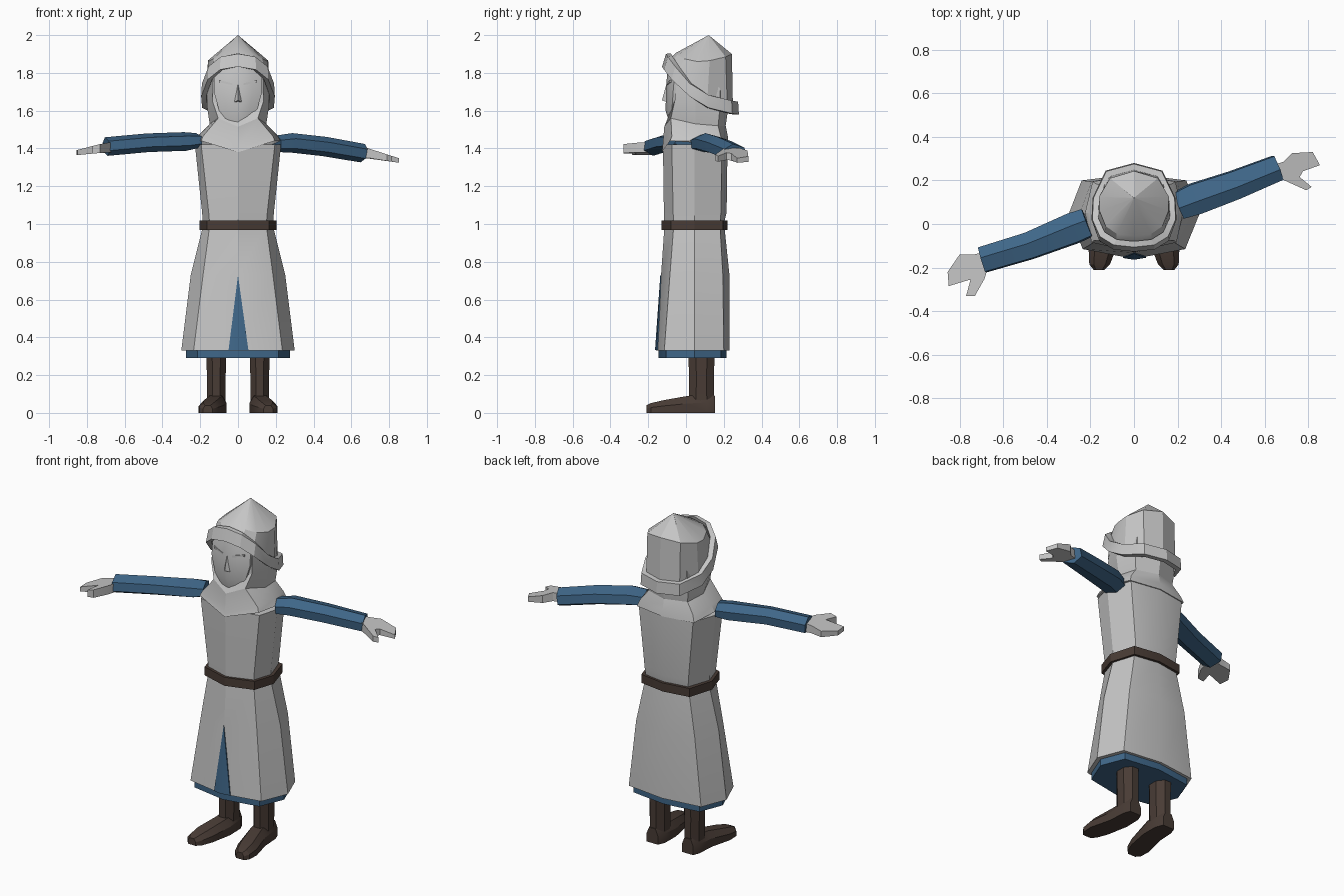
import bpy, bmesh, math
from mathutils import Vector


def material(name, rgb):
    m = bpy.data.materials.new(name)
    m.diffuse_color = (*rgb, 1)
    return m


GREY = material("pale grey", (0.56, 0.56, 0.56))
BLUE = material("cloth blue", (0.05, 0.135, 0.25))
BROWN = material("leather brown", (0.066, 0.045, 0.036))


def make(name, verts, faces, mat, angle=25):
    me = bpy.data.meshes.new(name)
    me.from_pydata([tuple(v) for v in verts], [], faces)
    bm = bmesh.new()
    bm.from_mesh(me)
    bmesh.ops.recalc_face_normals(bm, faces=bm.faces)
    bm.to_mesh(me)
    bm.free()
    me.materials.append(mat)
    ob = bpy.data.objects.new(name, me)
    bpy.context.collection.objects.link(ob)
    bpy.ops.object.select_all(action='DESELECT')
    ob.select_set(True)
    bpy.context.view_layer.objects.active = ob
    bpy.ops.object.shade_smooth_by_angle(angle=math.radians(angle))
    return ob


def loft(name, rings, mat, caps=True, closed=False):
    """Skin a series of equal rings."""
    n, k = len(rings[0]), len(rings)
    faces = []
    for i in range(k if closed else k - 1):
        a, b = i * n, (i + 1) % k * n
        faces += [(a + j, a + (j + 1) % n, b + (j + 1) % n, b + j) for j in range(n)]
    if caps and not closed:
        faces += [tuple(range(n)), tuple(range((k - 1) * n, k * n))]
    return make(name, [v for r in rings for v in r], faces, mat)


def mirror_ring(half):
    """Half ring from front middle to back middle, mirrored in x."""
    return half + [(-x, y, z) for x, y, z in half[-2:0:-1]]


def body_ring(z, front, cx, cy, side, bx, by, back):
    return mirror_ring([(0, front, z), (cx, cy, z), (side, 0.045, z), (bx, by, z), (0, back, z)])


# Tunic: chest and flared skirt
loft("tunic_chest", [body_ring(1.0, -0.115, 0.15, -0.065, 0.185, 0.14, 0.18, 0.2),
                     body_ring(1.06, -0.117, 0.155, -0.068, 0.19, 0.145, 0.185, 0.215),
                     body_ring(1.42, -0.122, 0.195, -0.075, 0.228, 0.18, 0.19, 0.22)], GREY)
loft("tunic_skirt", [body_ring(0.33, -0.16, 0.235, -0.115, 0.3, 0.24, 0.2, 0.23),
                     body_ring(0.73, -0.132, 0.185, -0.085, 0.25, 0.195, 0.195, 0.23),
                     body_ring(0.99, -0.114, 0.15, -0.065, 0.185, 0.145, 0.18, 0.203)], GREY)
loft("under_hem", [body_ring(0.29, -0.145, 0.215, -0.105, 0.275, 0.22, 0.185, 0.215),
                   body_ring(0.34, -0.145, 0.215, -0.105, 0.275, 0.22, 0.185, 0.215)], BLUE)
loft("belt", [body_ring(z, -0.13, 0.165, -0.08, 0.205, 0.16, 0.195, 0.22)
              for z in (0.967, 1.018)], BROWN)

# Blue slit lying on the skirt front
slit = [(0, -0.136, 0.73), (-0.05, -0.156, 0.332), (0, -0.164, 0.332), (0.055, -0.155, 0.332)]
back = [(x, y + 0.006, z) for x, y, z in slit]
make("skirt_slit", slit + back, [(0, 1, 2), (0, 2, 3), (4, 6, 5), (4, 7, 6), (0, 4, 5, 1),
                                 (1, 5, 6, 2), (2, 6, 7, 3), (3, 7, 4, 0)], BLUE)

# Hood with shoulder cape
hood = [
    [(0, -0.128, 1.38), (0.195, -0.085, 1.44), (0.225, 0.05, 1.44), (0.19, 0.195, 1.42), (0, 0.225, 1.42)],
    [(0, -0.125, 1.40), (0.185, -0.075, 1.465), (0.205, 0.05, 1.475), (0.175, 0.185, 1.46), (0, 0.222, 1.46)],
    [(0, -0.115, 1.515), (0.105, -0.08, 1.56), (0.15, 0.05, 1.53), (0.13, 0.17, 1.52), (0, 0.21, 1.52)],
    [(0, -0.06, 1.57), (0.135, -0.06, 1.65), (0.165, 0.05, 1.63), (0.14, 0.18, 1.62), (0, 0.225, 1.62)],
    [(0, -0.05, 1.82), (0.13, -0.045, 1.80), (0.16, 0.05, 1.78), (0.13, 0.18, 1.72), (0, 0.22, 1.72)]]
loft("hood", [mirror_ring(h) for h in hood], GREY)

# Face: ridge down the middle, narrowing to the chin
rows = [(1.525, 0.04, -0.085, -0.08), (1.60, 0.1, -0.108, -0.075),
        (1.70, 0.128, -0.106, -0.068), (1.80, 0.125, -0.1, -0.06), (1.87, 0.08, -0.085, -0.05)]
loft("face", [mirror_ring([(0, yc, z), (w * 0.6, yc * 0.6 + ye * 0.4, z), (w, ye, z), (w, 0, z), (0, 0.02, z)])
              for z, w, yc, ye in rows], GREY)
make("nose", [(-0.022, -0.1, 1.645), (0.022, -0.1, 1.645), (0, -0.127, 1.655), (0, -0.103, 1.745)],
     [(0, 1, 2), (0, 2, 3), (1, 3, 2), (0, 3, 1)], GREY)


def plate(name, corners):
    """Thin plate on the face, given front corners as x, y, z."""
    v = [Vector(c) for c in corners]
    v += [c + Vector((0, 0.008, 0)) for c in v]
    make(name, v, [(0, 1, 2, 3), (7, 6, 5, 4)] + [(i, (i + 1) % 4, (i + 1) % 4 + 4, i + 4) for i in range(4)], GREY)


for s, side in ((-1, "right"), (1, "left")):
    plate(side + "_eye", [(s * x, -0.104 + x * 0.2, z) for x, z in
                          ((0.055, 1.69), (0.08, 1.69), (0.08, 1.707), (0.055, 1.707))])
    plate(side + "_brow", [(s * x, -0.108 + x * 0.22, z) for x, z in
                           ((0.03, 1.735), (0.1, 1.75), (0.1, 1.762), (0.03, 1.745))])

# Helmet rim: slanted band, high over the brow and low at the nape
rim = [(0, -0.118, 1.868), (0.095, -0.108, 1.852), (0.16, -0.068, 1.80), (0.195, 0.02, 1.71),
       (0.19, 0.12, 1.65), (0.13, 0.245, 1.62), (0, 0.28, 1.615)]


def rim_ring(scale, lift):
    out = []
    for x, y, z in rim:
        fwd = -lift * 0.25 if y < 0 else 0
        out.append((x * scale, 0.07 + (y - 0.07) * scale - fwd, z + lift))
    return mirror_ring(out)


loft("helmet_rim", [rim_ring(0.84, 0.035), rim_ring(0.98, 0.033), rim_ring(1.0, -0.035),
                    rim_ring(0.86, -0.035)], GREY, closed=True)

# Helmet crown: pointed above a rounded wall
upper = [(0, -0.055, 1.905), (0.08, -0.045, 1.895), (0.13, -0.01, 1.875), (0.158, 0.06, 1.86),
         (0.16, 0.125, 1.865), (0.11, 0.21, 1.885), (0, 0.243, 1.9)]
crown = [mirror_ring(upper)]
tip = [tuple(Vector((0, 0.12, 2.0)).lerp(Vector(p), 0.02)) for p in crown[0]]
loft("helmet_crown", [rim_ring(0.85, 0.0)] + crown + [tip], GREY)

# Sleeves: six-sided tubes, one swung forward and one swung back
def sleeve(name, path):
    rings = []
    pts = [Vector(p[:3]) for p in path]
    for i, p in enumerate(pts):
        d = pts[min(i + 1, len(pts) - 1)] - pts[max(i - 1, 0)]
        side = d.cross(Vector((0, 0, 1))).normalized()
        up = side.cross(d).normalized()
        w, h = path[i][3:]
        rings.append([p + side * w * math.cos(a) + up * h * math.sin(a)
                      for a in (math.radians(25 + k) for k in (0, 55, 120, 180, 235, 300))])
    loft(name, rings, BLUE)


sleeve("left_sleeve", [(0.205, 0.085, 1.425, 0.072, 0.045), (0.28, 0.115, 1.43, 0.082, 0.052),
                       (0.46, 0.178, 1.41, 0.075, 0.052), (0.66, 0.258, 1.375, 0.067, 0.05)])
sleeve("right_sleeve", [(-0.215, 0.005, 1.442, 0.075, 0.04), (-0.28, -0.02, 1.437, 0.08, 0.05),
                        (-0.48, -0.10, 1.43, 0.07, 0.05), (-0.697, -0.165, 1.41, 0.067, 0.05)])


# Hands: mitten outline with thumb, tapering and drooping to the tips
def hand(name, outline, wrist_x, z0, droop):
    top, low = [], []
    for x, y in outline:
        t = min(max((abs(x) - wrist_x) / 0.17, 0), 1)
        z, h = z0 - droop * t, 0.026 - 0.014 * t
        top.append((x, y, z + h))
        low.append((x, y, z - h))
    loft(name, [top, low], GREY)


hand("left_hand", [(0.65, 0.275), (0.685, 0.285), (0.725, 0.325), (0.82, 0.33), (0.853, 0.27), (0.775, 0.242),
                   (0.76, 0.215), (0.815, 0.17), (0.79, 0.155), (0.69, 0.2), (0.65, 0.22)], 0.68, 1.378, 0.042)
hand("right_hand", [(-0.69, -0.13), (-0.735, -0.14), (-0.80, -0.14), (-0.855, -0.22), (-0.85, -0.285),
                    (-0.785, -0.265), (-0.75, -0.255), (-0.77, -0.33), (-0.73, -0.33), (-0.685, -0.25),
                    (-0.67, -0.2)], 0.70, 1.405, 0.03)

# Boots: eight-sided shaft and tapered foot, turned slightly outwards
for s, side in ((-1, "right"), (1, "left")):
    shaft = []
    for z, r, ry in ((0.06, 0.052, 0.073), (0.2, 0.054, 0.072), (0.33, 0.057, 0.075)):
        shaft.append([(s * (0.115 + r * math.cos(a)), 0.082 + ry * math.sin(a), z)
                      for a in (math.tau * (k + 0.5) / 8 for k in range(8))])
    loft(side + "_boot_shaft", shaft, BROWN)
    foot = []
    for y, x0, x1, h in ((0.153, 0.08, 0.155, 0.09), (0.11, 0.062, 0.17, 0.1), (0.01, 0.06, 0.175, 0.09),
                         (-0.12, 0.085, 0.208, 0.067), (-0.185, 0.11, 0.205, 0.052), (-0.21, 0.135, 0.185, 0.04)):
        c = (x1 - x0) * 0.22
        foot.append([(s * x, y, z) for x, z in ((x0, 0), (x1, 0), (x1, h * 0.55), (x1 - c, h),
                                                (x0 + c, h), (x0, h * 0.55))])
    loft(side + "_boot_foot", foot, BROWN)
